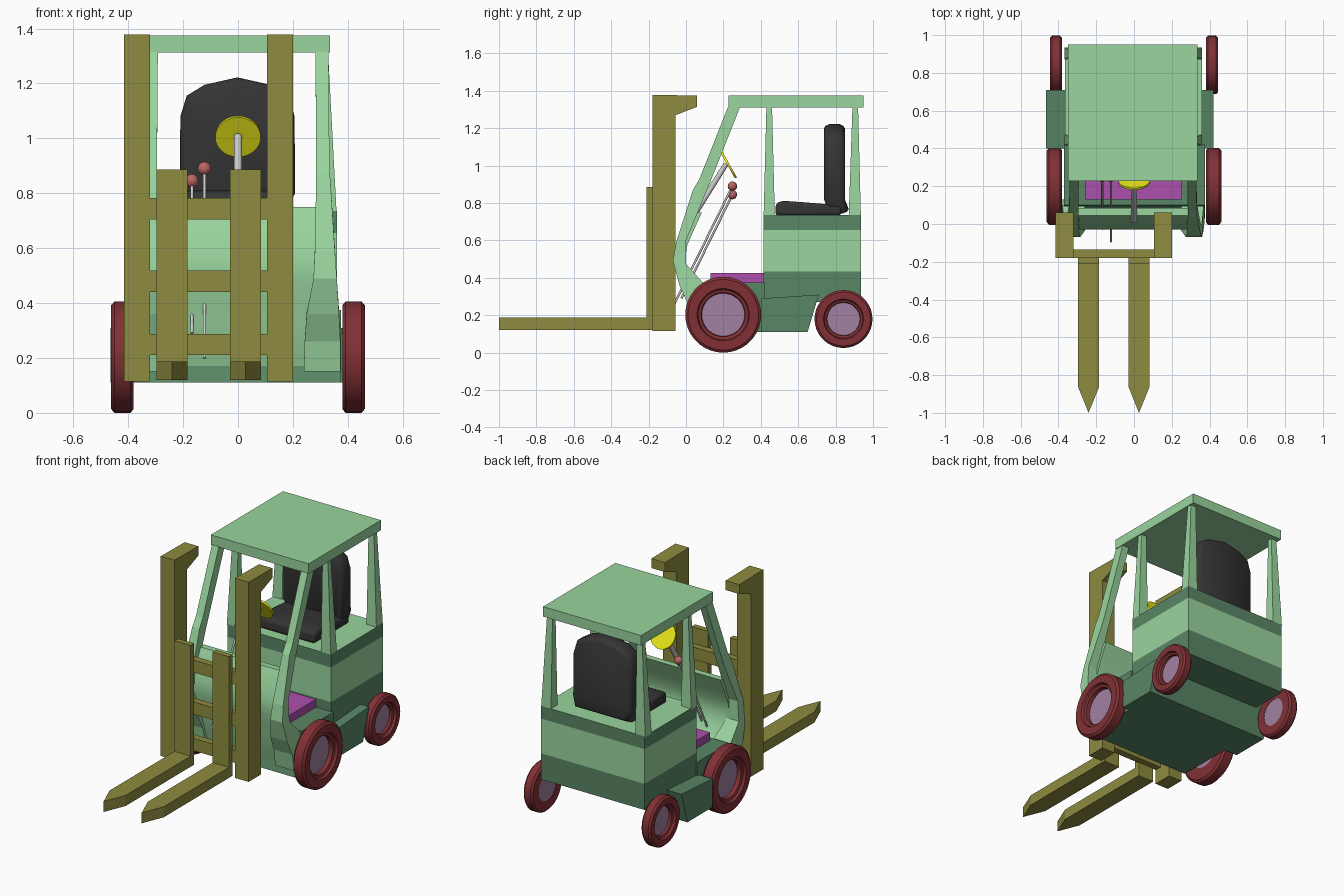
import bpy, bmesh, math
from mathutils import Vector

if "Cube" in bpy.data.objects:
    bpy.data.objects.remove(bpy.data.objects["Cube"])


def material(name, rgb):
    m = bpy.data.materials.new(name)
    m.diffuse_color = (*rgb, 1)
    m.use_nodes = True
    m.node_tree.nodes["Principled BSDF"].inputs["Base Color"].default_value = m.diffuse_color
    return m


LIGHT = material("light_green", (0.32, 0.66, 0.34))
DARK = material("dark_green", (0.10, 0.24, 0.13))
OLIVE = material("olive", (0.27, 0.26, 0.05))
RED = material("dark_red", (0.22, 0.03, 0.035))
LILAC = material("lilac", (0.36, 0.22, 0.36))
PURPLE = material("purple", (0.42, 0.08, 0.42))
BLACK = material("charcoal", (0.035, 0.035, 0.035))
YELLOW = material("yellow", (0.85, 0.82, 0.01))
PINK = material("knob_pink", (0.48, 0.13, 0.13))


def finish(name, bm, mat=None, smooth=None):
    bmesh.ops.recalc_face_normals(bm, faces=bm.faces)
    me = bpy.data.meshes.new(name)
    bm.to_mesh(me)
    bm.free()
    ob = bpy.data.objects.new(name, me)
    bpy.context.collection.objects.link(ob)
    if mat:
        me.materials.append(mat)
    if smooth:
        bpy.ops.object.select_all(action='DESELECT')
        ob.select_set(True)
        bpy.context.view_layer.objects.active = ob
        bpy.ops.object.shade_smooth_by_angle(angle=math.radians(smooth))
    return ob


def loft(name, rings, mat=None, smooth=None, caps=True):
    """Skin a list of closed rings of points."""
    bm = bmesh.new()
    vs = [[bm.verts.new(p) for p in r] for r in rings]
    n = len(rings[0])
    for a, b in zip(vs, vs[1:]):
        for i in range(n):
            bm.faces.new((a[i], a[(i + 1) % n], b[(i + 1) % n], b[i]))
    if caps:
        bm.faces.new(vs[0])
        bm.faces.new(vs[-1])
    return finish(name, bm, mat, smooth)


def prism(name, pts, axis, lo, hi, mat=None, smooth=None):
    """Extrude a 2D outline along an axis (0=x, 1=y, 2=z)."""
    def ring(d):
        return [(*p[:axis], d, *p[axis:]) for p in pts]
    return loft(name, [ring(lo), ring(hi)], mat, smooth)


def box(name, x, y, z, mat=None):
    return prism(name, [(x[0], y[0]), (x[1], y[0]), (x[1], y[1]), (x[0], y[1])],
                 2, *z, mat)


def rod(name, a, b, r1, r2, mat=None, seg=16):
    a, b = Vector(a), Vector(b)
    bm = bmesh.new()
    bmesh.ops.create_cone(bm, cap_ends=True, segments=seg, radius1=r1, radius2=r2,
                          depth=(b - a).length)
    ob = finish(name, bm, mat, 40)
    ob.rotation_euler = (b - a).to_track_quat('Z', 'Y').to_euler()
    ob.location = (a + b) / 2
    return ob


def bevel(ob, width, segs):
    m = ob.modifiers.new("bevel", 'BEVEL')
    m.width, m.segments, m.limit_method, m.angle_limit = width, segs, 'ANGLE', 0.7


def revolve(name, prof, centre, side, mat, seg=36):
    """Lathe a (radius, outward offset) profile around the x axis."""
    x, y, z = centre
    rings = [[(x + side * d, y + r * math.cos(t), z + r * math.sin(t))
              for t in (2 * math.pi * i / seg for i in range(seg))] for r, d in prof]
    return loft(name, rings, mat, 30, caps=prof[0] != prof[-1])


# Rear body: three stacked bands with a light deck on top
BX, BY = (-0.365, 0.36), (0.415, 0.935)
box("body_lower", BX, BY, (0.27, 0.435), DARK)
box("body_middle", BX, BY, (0.435, 0.655), LIGHT)
belt = box("body_belt", BX, BY, (0.655, 0.735), DARK)
belt.data.materials.append(LIGHT)
for f in belt.data.polygons:
    f.material_index = int(f.normal.z > 0.5)

# Chassis, side steps and floor box
prism("chassis", [(0.03, 0.11), (0.42, 0.11), (0.42, 0.375), (0.1, 0.375), (0.05, 0.17)],
      0, -0.37, 0.375, DARK)
prism("side_steps", [(0.40, 0.11), (0.65, 0.11), (0.71, 0.31), (0.40, 0.29)],
      0, -0.465, 0.42, DARK)
box("floor_box", (-0.26, 0.255), (0.13, 0.42), (0.37, 0.425), PURPLE)

# Curved front cowl
prism("cowl", [(0.045, 0.75), (0.0, 0.66), (-0.025, 0.57), (-0.03, 0.49), (0.0, 0.40),
               (0.005, 0.34), (0.03, 0.24), (0.05, 0.17), (0.1, 0.17), (0.1, 0.3),
               (0.06, 0.36), (0.02, 0.42), (-0.005, 0.49), (0.005, 0.57),
               (0.035, 0.64), (0.085, 0.75)], 0, -0.30, 0.29, LIGHT, 40)

# Roof and cab pillars
box("roof", (-0.35, 0.335), (0.228, 0.95), (1.312, 1.375), LIGHT)
# front y, front z, back y, back z, inner x, outer x
FRONT = [(0.225, 1.315, 0.29, 1.315, 0.287, 0.335), (0.07, 0.925, 0.125, 0.90, 0.29, 0.338),
         (0.037, 0.87, 0.10, 0.84, 0.29, 0.34), (-0.053, 0.59, 0.0, 0.60, 0.285, 0.358),
         (-0.07, 0.49, 0.0, 0.475, 0.28, 0.365), (-0.035, 0.36, 0.09, 0.375, 0.255, 0.373),
         (0.01, 0.26, 0.12, 0.28, 0.248, 0.378), (0.03, 0.15, 0.13, 0.15, 0.245, 0.378)]
for side, label in ((1, "right"), (-1, "left")):
    def px(x):
        return side * x - 0.005
    loft(f"front_pillar_{label}",
         [[(px(i), fy, fz), (px(o), fy, fz), (px(o), by, bz), (px(i), by, bz)]
          for fy, fz, by, bz, i, o in FRONT], LIGHT)
    for nm, (b0, b1), (t0, t1) in (("middle", (0.415, 0.475), (0.43, 0.46)),
                                   ("rear", (0.87, 0.935), (0.89, 0.92))):
        loft(f"{nm}_pillar_{label}",
             [[(px(i), y0, z), (px(o), y0, z), (px(o), y1, z), (px(i), y1, z)]
              for z, y0, y1, i, o in ((0.73, b0, b1, 0.295, 0.364),
                                      (1.315, t0, t1, 0.295, 0.333))], LIGHT)

# Wheels: tyre ring with stepped recess and hub disc
for side, label in ((1, "right"), (-1, "left")):
    for nm, y, z, r, x, w in (("front", 0.199, 0.203, 0.203, 0.38, 0.082),
                              ("rear", 0.842, 0.18, 0.155, 0.38, 0.065)):
        c = (side * x, y, z)
        revolve(f"{nm}_tyre_{label}",
                [(0.56 * r, 0), (0.93 * r, 0), (r, 0.012), (r, w - 0.012), (0.93 * r, w),
                 (0.69 * r, w), (0.66 * r, w - 0.015), (0.58 * r, w - 0.02),
                 (0.56 * r, w * 0.4), (0.56 * r, 0)], c, side, RED)
        revolve(f"{nm}_hub_{label}", [(0.6 * r, 0.002), (0.6 * r, w * 0.45)], c, side, LILAC)

# Mast rails with hooked tops
for label, x in (("left", -0.415), ("right", 0.105)):
    prism(f"mast_{label}", [(-0.18, 0.115), (-0.055, 0.115), (-0.055, 1.27), (0.06, 1.315),
                            (0.06, 1.375), (-0.18, 1.378)], 0, x, x + 0.095, OLIVE)

# Carriage crossbars
for i, z in enumerate((0.21, 0.44, 0.705)):
    box(f"carriage_bar_{i + 1}", (-0.33, 0.115), (-0.18, -0.135), (z, z + 0.078), OLIVE)

# Forks with pointed tips and upright shanks
for label, x in (("left", -0.297), ("right", -0.03)):
    w = 0.113
    prism(f"fork_{label}", [(x, -0.18), (x, -0.86), (x + w / 2, -1.0), (x + w, -0.86),
                            (x + w, -0.18)], 2, 0.12, 0.187, OLIVE)
    box(f"fork_shank_{label}", (x, x + w), (-0.21, -0.175), (0.12, 0.887), OLIVE)

# Seat cushion and rounded backrest
cushion = prism("seat_cushion", [(0.478, 0.733), (0.83, 0.733), (0.83, 0.79), (0.74, 0.795),
                                 (0.62, 0.805), (0.52, 0.812), (0.48, 0.80)],
                0, -0.205, 0.20, BLACK, 40)
bevel(cushion, 0.018, 3)
half = [(0.21, 0.80), (0.208, 1.08), (0.185, 1.155), (0.12, 1.195)]
outline = [(-0.18, 0.745), (0.18, 0.745), *half, (0, 1.222), *[(-x, z) for x, z in half[::-1]]]
# depth slices taper inward to round the cushion edge
back = loft("seat_back", [[(x * s - 0.002, y + (0.02 if z < 0.78 else 0), 0.98 + (z - 0.98) * s)
                           for x, z in outline]
                          for y, s in ((0.738, 0.90), (0.745, 0.96), (0.765, 1.0),
                                       (0.822, 1.0), (0.842, 0.96), (0.85, 0.90))], BLACK, 50)

# Steering column and wheel
rod("steering_column", (0, 0.02, 0.70), (0, 0.215, 1.01), 0.016, 0.014)
n = Vector((0, 0.87, 0.49))
c = Vector((0, 0.226, 1.007))
rod("steering_wheel", c - n * 0.006, c + n * 0.006, 0.083, 0.083, YELLOW, 32)

# Control levers with ball knobs
for i, (x, z, drop) in enumerate(((-0.122, 0.89, 0.69), (-0.168, 0.845, 0.555))):
    rod(f"lever_{i + 1}", (x, 0.248 - drop / 2.03, z - drop), (x, 0.248, z), 0.006, 0.006,
        seg=10)
    bm = bmesh.new()
    bmesh.ops.create_uvsphere(bm, u_segments=20, v_segments=12, radius=0.025)
    finish(f"lever_knob_{i + 1}", bm, PINK, 60).location = (x, 0.248, z)
